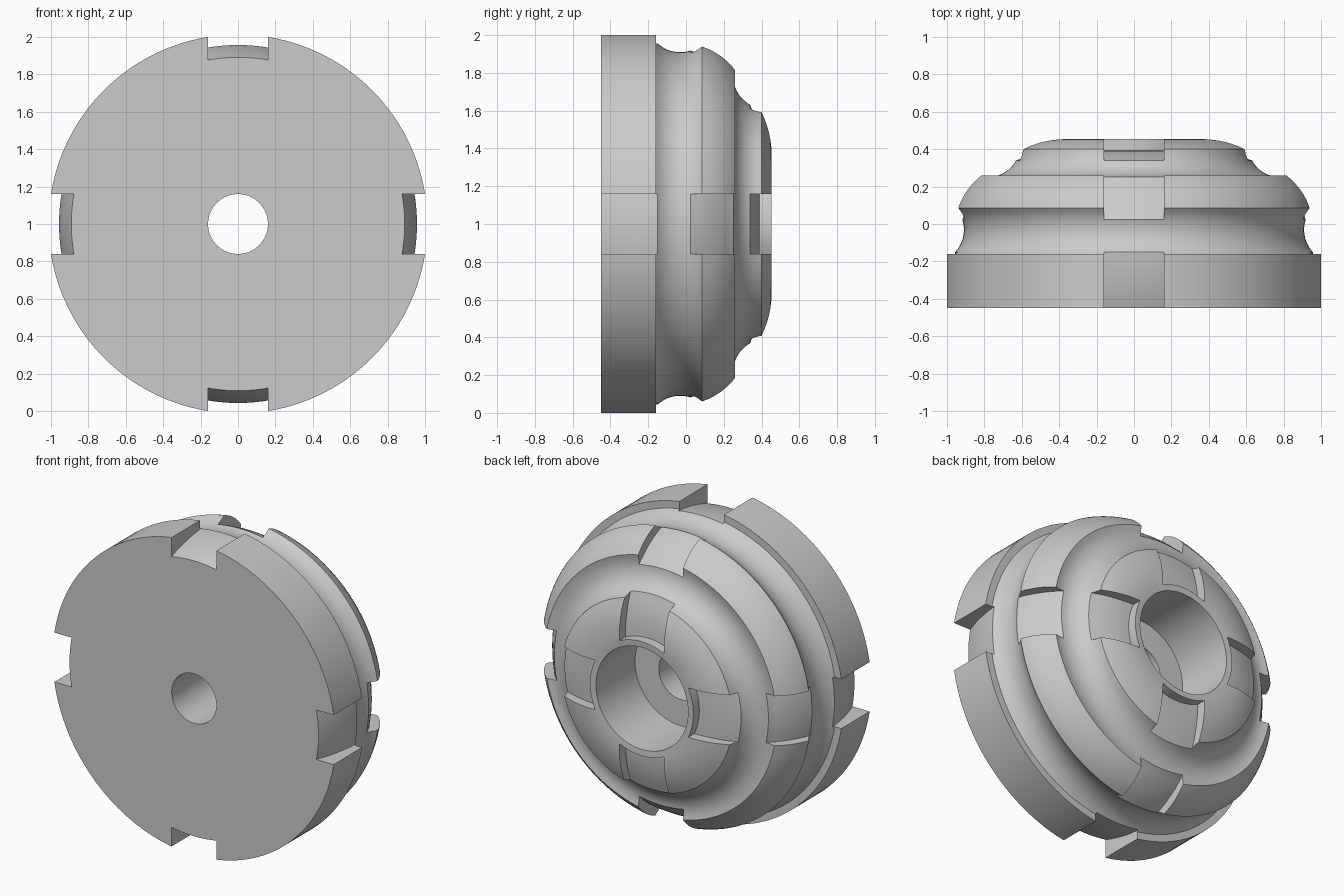
import bpy, bmesh, math

default_cube = bpy.data.objects.get("Cube")
if default_cube:
    bpy.data.objects.remove(default_cube, do_unlink=True)

CENTRE_Z = 1.0
SEGMENTS = 144
NOTCH_HALF = 0.16

grey = bpy.data.materials.new("plain_grey")
grey.use_nodes = True
grey.diffuse_color = (0.6, 0.6, 0.6, 1)
grey.node_tree.nodes["Principled BSDF"].inputs["Base Color"].default_value = (0.6, 0.6, 0.6, 1)


def arc(a, b, sag, n=12):
    """Circular arc from a to b; positive sag bulges to the left of a->b."""
    dx, dy = b[0] - a[0], b[1] - a[1]
    chord = math.hypot(dx, dy)
    radius = (chord * chord / 4 + sag * sag) / (2 * abs(sag))
    side = math.copysign(1, sag)
    points = []
    for i in range(n + 1):
        t = i / n - 0.5
        off = math.sqrt(radius ** 2 - (t * chord) ** 2) - (radius - abs(sag))
        off *= side
        points.append((a[0] + (t + 0.5) * dx - dy / chord * off,
                       a[1] + (t + 0.5) * dy + dx / chord * off))
    return points


def loft(bm, rings, closed):
    """Join matching rings of vertices into a surface, capping open ends."""
    count = len(rings[0])
    for k in range(len(rings) if closed else len(rings) - 1):
        r0, r1 = rings[k], rings[(k + 1) % len(rings)]
        for i in range(count):
            j = (i + 1) % count
            bm.faces.new((r0[i], r0[j], r1[j], r1[i]))
    if not closed:
        bm.faces.new(rings[0])
        bm.faces.new(rings[-1])


def finish(bm, name):
    bmesh.ops.recalc_face_normals(bm, faces=bm.faces)
    mesh = bpy.data.meshes.new(name)
    bm.to_mesh(mesh)
    bm.free()
    mesh.materials.append(grey)
    obj = bpy.data.objects.new(name, mesh)
    bpy.context.collection.objects.link(obj)
    return obj


# Turned body: (y, radius) section with rim, two grooves, domed cap and stepped bore
profile = [(-0.45, 0.16), (-0.45, 1.0127), (-0.16, 1.0127)]
profile += arc((-0.16, 0.966), (0.085, 0.953), -0.05)
profile += arc((0.085, 0.953), (0.26, 0.83), 0.016, 8)[1:]
profile += arc((0.26, 0.83), (0.40, 0.613), -0.062)[1:]
profile += arc((0.40, 0.613), (0.45, 0.33), 0.022, 8)[1:]
profile += [(0.05, 0.33), (0.05, 0.16)]

bm = bmesh.new()
rings = []
for k in range(SEGMENTS):
    a = 2 * math.pi * k / SEGMENTS
    rings.append([bm.verts.new((r * math.cos(a), y, CENTRE_Z + r * math.sin(a)))
                  for y, r in profile])
loft(bm, rings, True)
body = finish(bm, "stepped_wheel_body")

# Notch sections: curved floor first, then the open space outside the body
rim_notch = arc((-0.47, 0.884), (-0.15, 0.957), 0.012, 6) + [(-0.12, 1.0), (-0.1, 1.1), (-0.47, 1.1)]
ring_notch = [(0.0, 0.93)] + arc((0.02, 0.92), (0.25, 0.768), 0.016, 6) + [(0.28, 0.75), (0.3, 1.1), (0.0, 1.1)]
cap_notch = [(0.328, 0.67)] + arc((0.34, 0.63), (0.392, 0.37), 0.012, 6) + [(0.5, 0.37), (0.5, 0.8), (0.328, 0.8)]

bm = bmesh.new()
for section in (rim_notch, ring_notch, cap_notch):
    for quarter in range(4):
        c, s = ((1, 0), (0, 1), (-1, 0), (0, -1))[quarter]
        rings = []
        for k in range(13):
            x = NOTCH_HALF * (k / 6 - 1)
            ring = []
            for y, r in section:
                h = math.sqrt(r * r - x * x)
                ring.append(bm.verts.new((c * x - s * h, y, CENTRE_Z + s * x + c * h)))
            rings.append(ring)
        loft(bm, rings, False)
cutter = finish(bm, "notch_cutter")
cutter.hide_render = True

# Cut the twelve notches
cut = body.modifiers.new("notches", 'BOOLEAN')
cut.operation = 'DIFFERENCE'
cut.solver = 'EXACT'
cut.object = cutter
bpy.context.view_layer.objects.active = body
body.select_set(True)
bpy.ops.object.modifier_apply(modifier=cut.name)
bpy.data.objects.remove(cutter, do_unlink=True)
bpy.ops.object.shade_smooth_by_angle(angle=math.radians(25))
